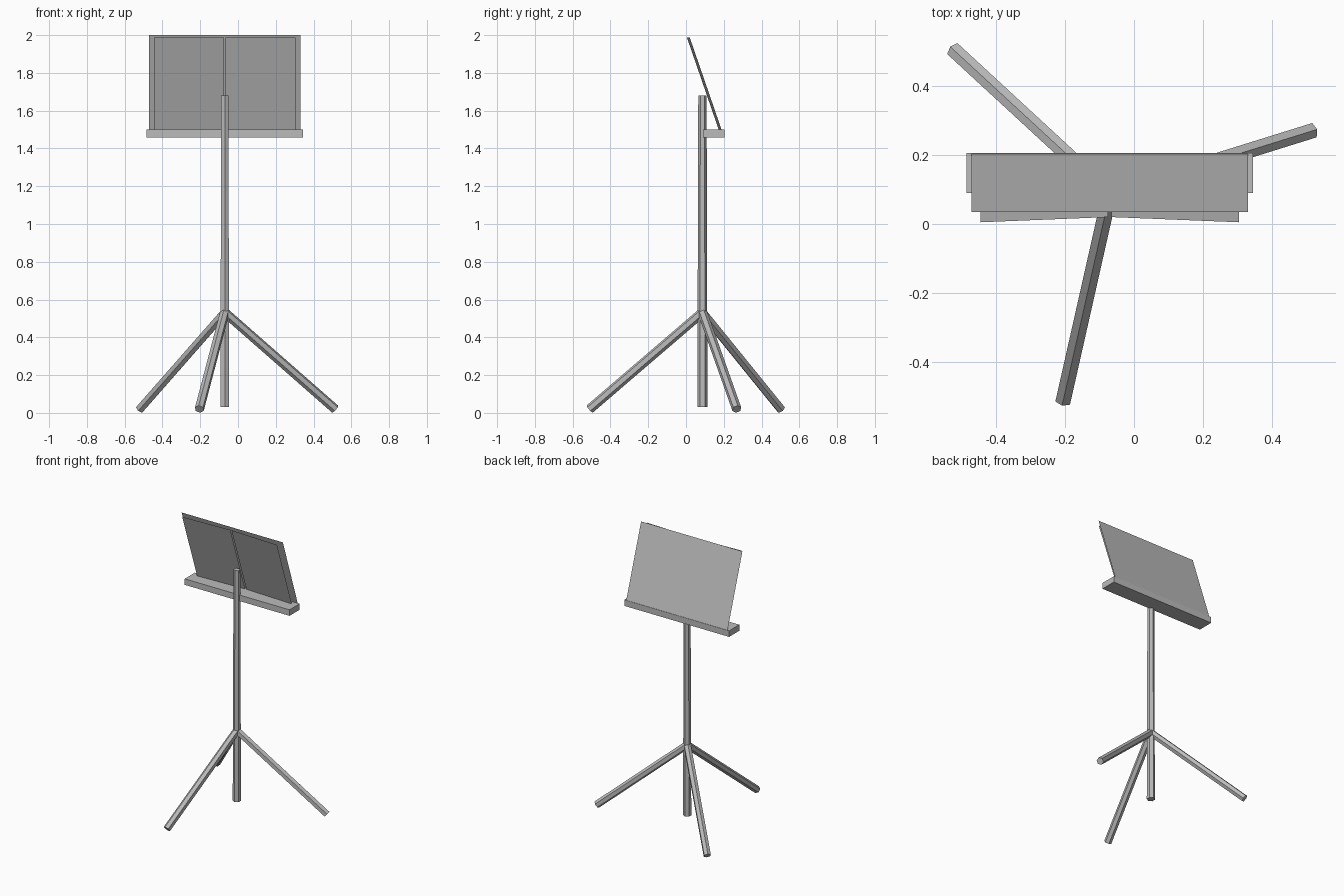
import bpy, bmesh, math
from mathutils import Vector

cube = bpy.data.objects.get("Cube")
if cube:
    bpy.data.objects.remove(cube, do_unlink=True)

grey = bpy.data.materials.new("plain grey")
grey.use_nodes = True
grey.diffuse_color = (0.5, 0.5, 0.5, 1)
grey.node_tree.nodes["Principled BSDF"].inputs["Base Color"].default_value = (0.5, 0.5, 0.5, 1)

CX, CY = -0.07, 0.087   # axis of the stand


def finish(name, bm):
    mesh = bpy.data.meshes.new(name)
    bm.to_mesh(mesh)
    bm.free()
    mesh.materials.append(grey)
    obj = bpy.data.objects.new(name, mesh)
    bpy.context.collection.objects.link(obj)
    return obj


def tube(name, start, end, r_start, r_end, roll=0.0):
    """Six-sided tube between two points."""
    start, end = Vector(start), Vector(end)
    axis = end - start
    bm = bmesh.new()
    bmesh.ops.create_cone(bm, cap_ends=True, segments=6, radius1=r_start,
                          radius2=r_end, depth=axis.length)
    obj = finish(name, bm)
    obj.rotation_mode = 'QUATERNION'
    turn = Vector((0, 0, 1)).rotation_difference(axis)
    if abs(axis.x) + abs(axis.y) > 0.001:
        turn = axis.to_track_quat('Z', 'Y')
    obj.rotation_quaternion = turn
    obj.rotation_quaternion @= Vector((1, 0, 0)).rotation_difference(
        Vector((math.cos(roll), math.sin(roll), 0)))
    obj.location = (start + end) / 2
    return obj


def sheet(name, corners):
    """Single flat face."""
    bm = bmesh.new()
    bm.faces.new([bm.verts.new(c) for c in corners])
    return finish(name, bm)


# Upright post
tube("post", (CX, CY, 0.03), (CX, CY, 1.68), 0.027, 0.022)

# Three splayed legs
for name, angle in (("left_leg", 17.3), ("right_leg", 137.3), ("front_leg", 257.3)):
    a = math.radians(angle)
    foot = (CX + 0.612 * math.cos(a), CY + 0.612 * math.sin(a), 0.02)
    tube(name, (CX, CY, 0.532), foot, 0.025, 0.025)

# Ledge under the desk
bm = bmesh.new()
bmesh.ops.create_cube(bm, size=1)
bmesh.ops.scale(bm, vec=(0.828, 0.115, 0.043), verts=bm.verts)
ledge = finish("ledge", bm)
ledge.location = (CX, 0.1475, 1.48)

# Thin tilted desk panel
sheet("desk_panel", [(CX - 0.4, 0.203, 1.5), (CX + 0.4, 0.203, 1.5),
                     (CX + 0.4, 0.035, 2.0), (CX - 0.4, 0.035, 2.0)])

# Two open leaves, outer edges leaning forward of the desk
for name, side in (("left_leaf", 1), ("right_leaf", -1)):
    inner, outer = CX + side * 0.005, CX + side * 0.374
    corners = [(inner, 0.188, 1.5), (outer, 0.173, 1.5),
               (outer, 0.005, 1.987), (inner, 0.02, 1.987)]
    sheet(name, corners if side > 0 else corners[::-1])
